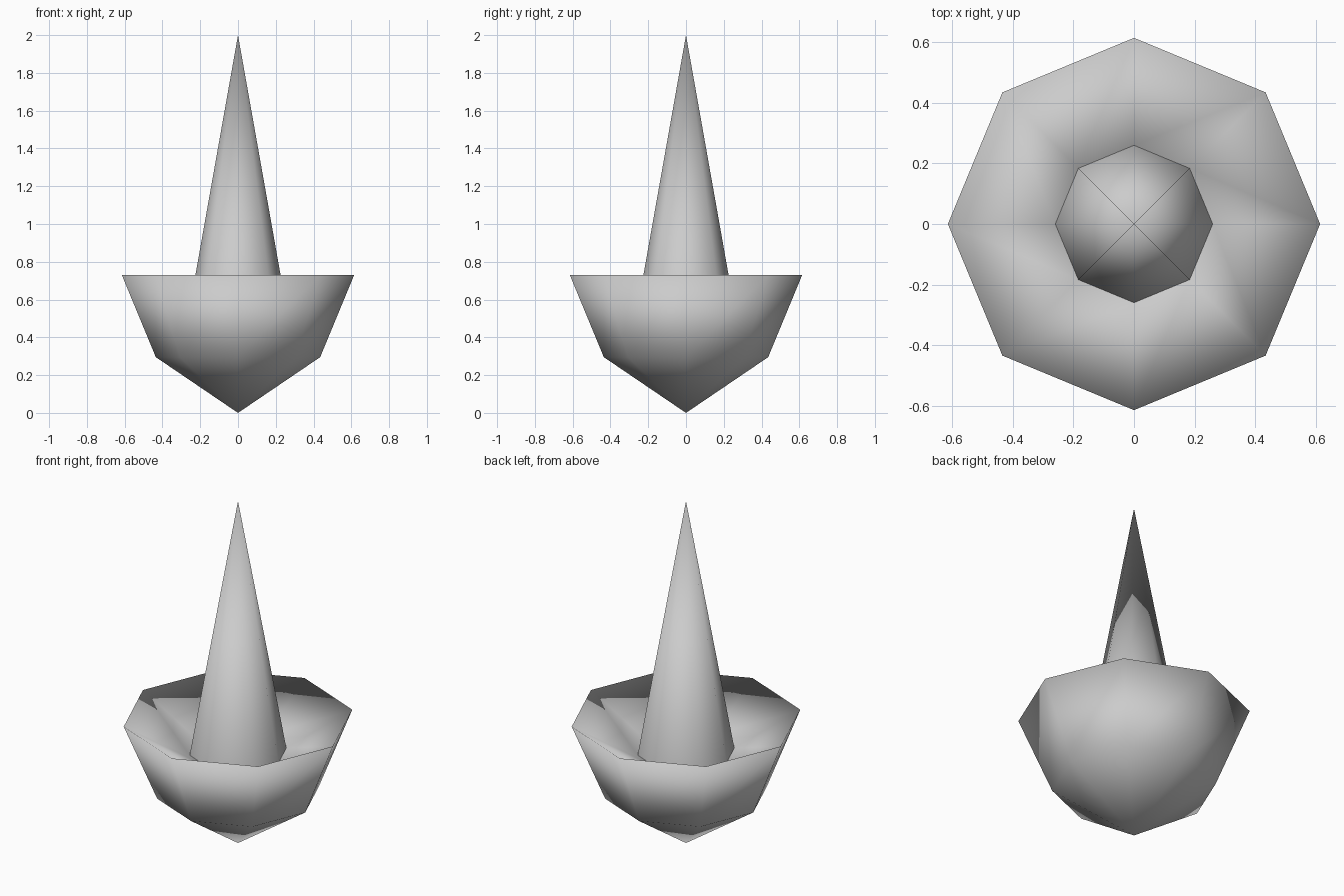
import bpy
import bmesh
from math import cos, sin, pi

SIDES = 8

cube = bpy.data.objects.get("Cube")
if cube:
    bpy.data.objects.remove(cube, do_unlink=True)

grey = bpy.data.materials.new("plain grey")
grey.use_nodes = True
colour = (0.6, 0.6, 0.6, 1)
grey.diffuse_color = colour
grey.node_tree.nodes["Principled BSDF"].inputs["Base Color"].default_value = colour


def revolve(name, profile):
    """Turn a (radius, height) profile, listed bottom to top on the outside."""
    bm = bmesh.new()
    rings = []
    for r, z in profile:
        count = SIDES if r else 1
        rings.append([bm.verts.new((r * cos(2 * pi * i / SIDES),
                                    r * sin(2 * pi * i / SIDES), z))
                      for i in range(count)])
    for low, high in zip(rings, rings[1:]):
        for i in range(SIDES):
            j = (i + 1) % SIDES
            corners = [low[i % len(low)], low[j % len(low)],
                       high[j % len(high)], high[i % len(high)]]
            face = bm.faces.new(list(dict.fromkeys(corners)))
            face.smooth = True
    mesh = bpy.data.meshes.new(name)
    bm.to_mesh(mesh)
    bm.free()
    mesh.materials.append(grey)
    obj = bpy.data.objects.new(name, mesh)
    bpy.context.collection.objects.link(obj)
    return obj


# Pointed bowl: tip, shoulder, rim, then the sloping inside down to the spire
revolve("bowl", [(0, 0), (0.435, 0.295), (0.615, 0.73), (0.26, 0.535)])

# Tall spire rising from the inside of the bowl
revolve("spire", [(0.26, 0.535), (0, 2)])
